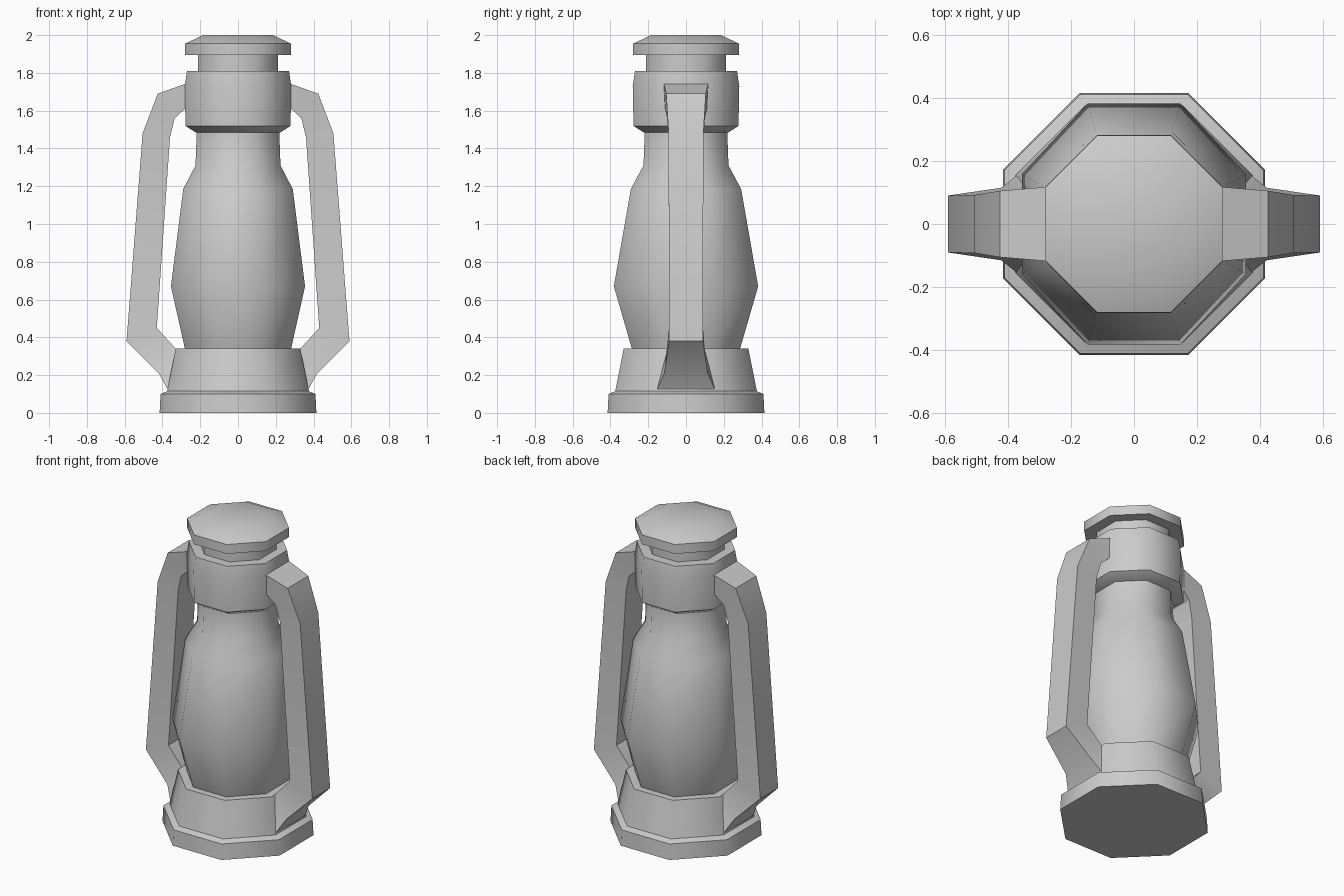
import bpy, bmesh, math

if "Cube" in bpy.data.objects:
    bpy.data.objects.remove(bpy.data.objects["Cube"])

T = math.tan(math.pi / 8)


def finish(name, bm, angle):
    bmesh.ops.recalc_face_normals(bm, faces=bm.faces)
    me = bpy.data.meshes.new(name)
    bm.to_mesh(me)
    bm.free()
    ob = bpy.data.objects.new(name, me)
    bpy.context.collection.objects.link(ob)
    bpy.ops.object.select_all(action='DESELECT')
    ob.select_set(True)
    bpy.context.view_layer.objects.active = ob
    bpy.ops.object.shade_smooth_by_angle(angle=math.radians(angle))
    return ob


def loft(bm, rings):
    """Skin a list of vertex rings and cap both ends."""
    loops = [[bm.verts.new(p) for p in ring] for ring in rings]
    n = len(loops[0])
    for a, b in zip(loops, loops[1:]):
        for i in range(n):
            j = (i + 1) % n
            bm.faces.new((a[i], a[j], b[j], b[i]))
    bm.faces.new(loops[0])
    bm.faces.new(loops[-1])


def octagon(rx, ry, z):
    return [(rx, -ry * T, z), (rx, ry * T, z), (rx * T, ry, z), (-rx * T, ry, z),
            (-rx, ry * T, z), (-rx, -ry * T, z), (-rx * T, -ry, z), (rx * T, -ry, z)]


def octagonal(name, profile):
    """Stack of octagons; each entry is (half width x, half width y, z)."""
    bm = bmesh.new()
    loft(bm, [octagon(*p) for p in profile])
    return finish(name, bm, 50)


# Stepped foot and fuel tank
octagonal("base", [(.415, .415, 0), (.41, .41, .1), (.375, .375, .115), (.33, .33, .34)])

# Glass chimney
octagonal("chimney", [(.28, .285, .335), (.355, .382, .67), (.29, .292, 1.185),
                      (.225, .225, 1.31), (.218, .218, 1.5)])

# Collar, neck and cap
octagonal("collar", [(.225, .225, 1.485), (.278, .278, 1.52), (.282, .282, 1.73), (.27, .27, 1.81)])
octagonal("neck", [(.212, .212, 1.8), (.212, .212, 1.9)])
octagonal("cap", [(.28, .28, 1.895), (.28, .28, 1.955), (.185, .185, 2.0)])

# Side arms: outer x, outer z, inner x, inner z, outer half width, inner half width
ARM = [(.27, 1.745, .27, 1.62, .118, .112),
       (.425, 1.69, .335, 1.56, .105, .1),
       (.505, 1.48, .36, 1.46, .092, .092),
       (.59, .38, .43, .45, .09, .09),
       (.42, .21, .325, .335, .115, .1),
       (.37, .12, .29, .27, .155, .13)]
for side, s in (("left", -1), ("right", 1)):
    bm = bmesh.new()
    loft(bm, [[(s * ox, -wo, oz), (s * ox, wo, oz), (s * ix, wi, iz), (s * ix, -wi, iz)]
              for ox, oz, ix, iz, wo, wi in ARM])
    finish(side + "_arm", bm, 25)
